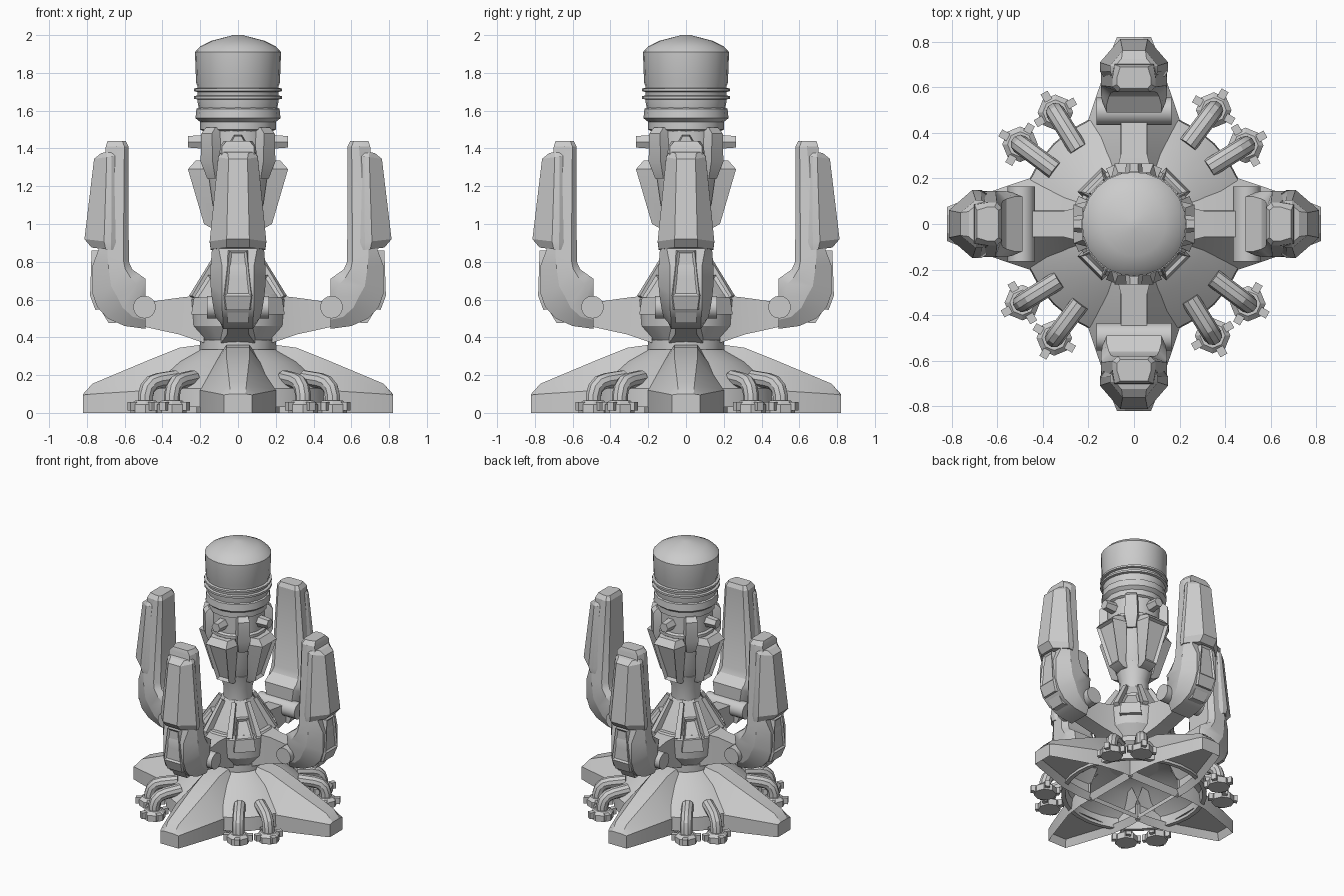
import bpy, bmesh
from math import sin, cos, pi, radians, hypot
from mathutils import Vector, Matrix

if "Cube" in bpy.data.objects:
    bpy.data.objects.remove(bpy.data.objects["Cube"])


def finish(bm, name, turns=(0,)):
    """Turn a bmesh into objects, one per angle (degrees) around z."""
    bmesh.ops.recalc_face_normals(bm, faces=bm.faces)
    me = bpy.data.meshes.new(name)
    bm.to_mesh(me)
    bm.free()
    obs = []
    for a in turns:
        o = bpy.data.objects.new(name, me)
        o.rotation_euler.z = radians(a)
        bpy.context.collection.objects.link(o)
        obs.append(o)
    return obs


def loft(rings, bm=None, cap=(True, True)):
    """Skin a list of equal-length point rings."""
    bm = bm or bmesh.new()
    vs = [[bm.verts.new(p) for p in r] for r in rings]
    n = len(vs[0])
    for a, b in zip(vs, vs[1:]):
        for i in range(n):
            bm.faces.new((a[i], a[(i + 1) % n], b[(i + 1) % n], b[i]))
    if cap[0]:
        bm.faces.new(vs[0][::-1])
    if cap[1]:
        bm.faces.new(vs[-1])
    return bm


def lathe(name, prof, n=24, off=0.0, cap=(True, True)):
    rings = [[(r * cos(off + 2 * pi * i / n), r * sin(off + 2 * pi * i / n), z)
              for i in range(n)] for r, z in prof]
    return finish(loft(rings, cap=cap), name)


def slab(p, q, w0, w1, wm=None, t=0.5):
    """Cross-section from inner point p to outer point q (x, z), chamfered."""
    wm = wm or max(w0, w1)
    pts = [(0, w0), (0.18, wm), (t, wm), (1, w1)]
    side = lambda s: [(p[0] + (q[0] - p[0]) * k, s * w, p[1] + (q[1] - p[1]) * k) for k, w in pts]
    return side(1) + side(-1)[::-1]


def quad(p, q, w0, w1):
    """Four-point cross-section from p to q with half widths w0, w1."""
    return [(p[0], w0, p[1]), (q[0], w1, q[1]), (q[0], -w1, q[1]), (p[0], -w0, p[1])]


def inset(bm, pick, thick, depth):
    bm.normal_update()
    bmesh.ops.recalc_face_normals(bm, faces=bm.faces)
    fs = [f for f in bm.faces if pick(f)]
    bmesh.ops.inset_individual(bm, faces=fs, thickness=thick, depth=depth)


AXES = (0, 90, 180, 270)
DIAG = (45, 135, 225, 315)

# Hollow conical skirt
lathe("base_skirt", [(0.47, 0.03), (0.50, 0.03), (0.495, 0.13), (0.33, 0.27), (0.21, 0.335),
                     (0.17, 0.335), (0.17, 0.25), (0.30, 0.22), (0.46, 0.10), (0.47, 0.03)],
      32, cap=(False, False))
lathe("skirt_ceiling", [(0.18, 0.25), (0.18, 0.33)])

# Four tapered feet with recessed undersides
bm = bmesh.new()
foot = []
for x, zs, zt, wb, wt in ((0.20, 0.13, 0.36, 0.22, 0.06), (0.31, 0.13, 0.345, 0.22, 0.06),
                          (0.46, 0.12, 0.285, 0.20, 0.06), (0.77, 0.10, 0.155, 0.095, 0.045),
                          (0.82, 0.095, 0.10, 0.075, 0.04)):
    foot.append([(x, wb, 0), (x, wb, zs), (x, wt, zt), (x, -wt, zt), (x, -wb, zs), (x, -wb, 0)])
loft(foot, bm)
bmesh.ops.recalc_face_normals(bm, faces=bm.faces)
under = [f for f in bm.faces if f.calc_center_median().z < 0.001]
bmesh.ops.inset_region(bm, faces=under, thickness=0.03, depth=0)
bmesh.ops.translate(bm, verts=list({v for f in under for v in f.verts}), vec=(0, 0, 0.05))
# open the inner half of the recess into the hollow centre
gone = [f for f in bm.faces if f.calc_center_median().x < 0.42
        and abs(f.normal.z) > 0.7 and f.calc_center_median().z < 0.06
        or f.calc_center_median().x < 0.21]
bmesh.ops.delete(bm, geom=gone, context='FACES')
finish(bm, "base_foot", AXES)

# Hub: collar, drum, faceted cone, neck
lathe("hub_collar", [(0.20, 0.30), (0.20, 0.385)])
lathe("hub_drum", [(0.19, 0.38), (0.25, 0.46), (0.26, 0.60), (0.24, 0.63)], 16, pi / 16)
lathe("hub_cone", [(0.24, 0.60), (0.115, 0.82), (0.10, 0.84)], 8, pi / 8)
lathe("neck", [(0.105, 0.78), (0.10, 0.90), (0.13, 1.02)], 16)
bm = loft([quad((0.20, 0.58), (0.272, 0.62), 0.02, 0.02),
           quad((0.09, 0.80), (0.135, 0.83), 0.014, 0.014)])
finish(bm, "cone_rib", [22.5 + 45 * k for k in range(8)])
bm = loft([quad((0.18, 0.52), (0.275, 0.52), 0.075, 0.075),
           quad((0.17, 0.61), (0.265, 0.61), 0.065, 0.065),
           quad((0.12, 0.73), (0.185, 0.73), 0.04, 0.04)])
inset(bm, lambda f: f.normal.x > 0.5 and f.calc_center_median().z > 0.6, 0.018, -0.015)
finish(bm, "hub_window", DIAG)

# Support bars from hub to claws
finish(loft([[(x, w, a), (x, w, b), (x, -w, b), (x, -w, a)] for x, a, b, w in
             ((0.18, 0.37, 0.625, 0.09), (0.31, 0.415, 0.61, 0.057), (0.56, 0.47, 0.575, 0.057))]),
       "support_bar", AXES)

# Pivot cylinders
bm = bmesh.new()
bmesh.ops.create_cone(bm, cap_ends=True, segments=16, radius1=0.06, radius2=0.06, depth=0.33,
                      matrix=Matrix.Translation((0.495, 0, 0.56)) @ Matrix.Rotation(pi / 2, 4, 'X'))
finish(bm, "claw_pivot", AXES)

# Claws: curved core, outer armour, elbow panel
finish(loft([slab((0.595, 1.44), (0.69, 1.44), 0.06, 0.06, 0.075),
             slab((0.58, 1.41), (0.70, 1.41), 0.07, 0.085, 0.095),
             slab((0.578, 0.80), (0.74, 0.86), 0.10, 0.10, 0.14, 0.7),
             slab((0.56, 0.76), (0.77, 0.78), 0.11, 0.085, 0.145, 0.6),
             slab((0.525, 0.735), (0.77, 0.63), 0.12, 0.085, 0.145, 0.6),
             slab((0.49, 0.71), (0.745, 0.56), 0.12, 0.085, 0.14, 0.6),
             slab((0.49, 0.64), (0.69, 0.50), 0.11, 0.08, 0.13, 0.6),
             slab((0.49, 0.58), (0.60, 0.46), 0.10, 0.08, 0.12, 0.6),
             slab((0.49, 0.54), (0.49, 0.445), 0.09, 0.08, 0.10)]), "claw_core", AXES)
finish(loft([slab((0.66, 1.39), (0.725, 1.375), 0.08, 0.055, 0.085),
             slab((0.65, 1.36), (0.762, 1.345), 0.095, 0.05, 0.105, 0.4),
             slab((0.64, 0.90), (0.813, 0.92), 0.13, 0.06, 0.15, 0.4),
             slab((0.65, 0.86), (0.775, 0.875), 0.13, 0.06, 0.145, 0.4)]), "claw_armour", AXES)
bm = loft([quad((0.70, 0.86), (0.775, 0.86), 0.06, 0.045),
           quad((0.70, 0.63), (0.783, 0.62), 0.10, 0.07),
           quad((0.66, 0.56), (0.755, 0.545), 0.10, 0.06)])
inset(bm, lambda f: f.normal.x > 0.7 and f.calc_center_median().z > 0.65, 0.018, -0.01)
finish(bm, "elbow_panel", AXES)
finish(loft([quad((0.62, 0.62), (0.76, 0.60), 0.055, 0.055),
             quad((0.60, 0.48), (0.685, 0.475), 0.055, 0.055)]), "elbow_block", AXES)

# Turret body, helmet drum and domed cap
lathe("turret_body", [(0.11, 0.99), (0.15, 1.10), (0.18, 1.32), (0.20, 1.34), (0.20, 1.36),
                      (0.185, 1.37), (0.185, 1.55)], 16, pi / 16)
lathe("helmet_skirt", [(0.18, 1.49), (0.20, 1.50), (0.20, 1.54), (0.225, 1.56), (0.22, 1.61),
                       (0.20, 1.62)], 16)
lathe("helmet_drum", [(0.205, 1.60), (0.215, 1.65), (0.215, 1.73), (0.222, 1.75), (0.228, 1.91),
                      (0.20, 1.94), (0.14, 1.97), (0.025, 2.0)])
for z in (1.67, 1.71):
    lathe("helmet_ring", [(0.21, z - 0.012), (0.232, z - 0.007), (0.232, z + 0.007),
                          (0.21, z + 0.012)])

# Flared side panels, upright brackets and pegs on the turret
bm = loft([quad((0.10, 0.97), (0.135, 0.975), 0.05, 0.045),
           quad((0.12, 1.01), (0.18, 1.0), 0.06, 0.05),
           quad((0.16, 1.29), (0.265, 1.29), 0.11, 0.085),
           quad((0.17, 1.34), (0.225, 1.335), 0.09, 0.07)])
inset(bm, lambda f: f.normal.x > 0.7 and 1.1 < f.calc_center_median().z < 1.2, 0.022, -0.02)
finish(bm, "flared_panel", AXES)
finish(loft([quad((0.15, 1.26), (0.20, 1.24), 0.035, 0.03),
             quad((0.16, 1.34), (0.235, 1.33), 0.05, 0.045),
             quad((0.16, 1.49), (0.235, 1.48), 0.045, 0.04),
             quad((0.16, 1.51), (0.205, 1.51), 0.04, 0.035)]), "upright_bracket", DIAG)
bm = bmesh.new()
bmesh.ops.create_cone(bm, cap_ends=True, segments=6, radius1=0.045, radius2=0.035, depth=0.12,
                      matrix=Matrix.Translation((0.205, 0, 1.435)) @ Matrix.Rotation(pi / 2, 4, 'Y'))
finish(bm, "turret_peg", AXES)

# Pipe pairs: elbow tube, octagonal flange and lugs
for x, y in ((0.35, 0.50), (0.49, 0.345)):
    d = hypot(x, y)
    back = Vector((-0.6, -0.8, 0)) if x < y else Vector((-0.85, -0.53, 0))
    path = [(0, 0.03), (0, 0.09), (0.012, 0.13), (0.04, 0.158), (0.08, 0.17), (0.19, 0.185)]
    up = Vector((0, 0, 1))
    across = up.cross(back)
    rings = []
    for i, (s, z) in enumerate(path):
        a, b = path[max(i - 1, 0)], path[min(i + 1, len(path) - 1)]
        t = (back * (b[0] - a[0]) + up * (b[1] - a[1])).normalized()
        nrm = across.cross(t)
        c = Vector((x, y, z)) + back * s
        rings.append([c + 0.042 * (cos(k * pi / 5) * across + sin(k * pi / 5) * nrm)
                      for k in range(10)])
    finish(loft(rings), "pipe_elbow", AXES)
    bm = bmesh.new()
    for r0, r1, h, z in ((0.078, 0.078, 0.045, 0.0225), (0.078, 0.055, 0.02, 0.055)):
        bmesh.ops.create_cone(bm, cap_ends=True, segments=8, radius1=r0, radius2=r1, depth=h,
                              matrix=Matrix.Translation((x, y, z)))
    for k in range(4):
        m = (Matrix.Translation((x, y, 0.035)) @ Matrix.Rotation(radians(60 if x < y else 30) + k * pi / 2, 4, 'Z')
             @ Matrix.Translation((0.08, 0, 0)) @ Matrix.Diagonal((0.04, 0.035, 0.045, 1)))
        bmesh.ops.create_cube(bm, size=1, matrix=m)
    finish(bm, "pipe_flange", AXES)

# Smooth shallow edges only
for o in bpy.context.scene.objects:
    o.select_set(True)
    bpy.context.view_layer.objects.active = o
bpy.ops.object.shade_smooth_by_angle(angle=radians(25))
